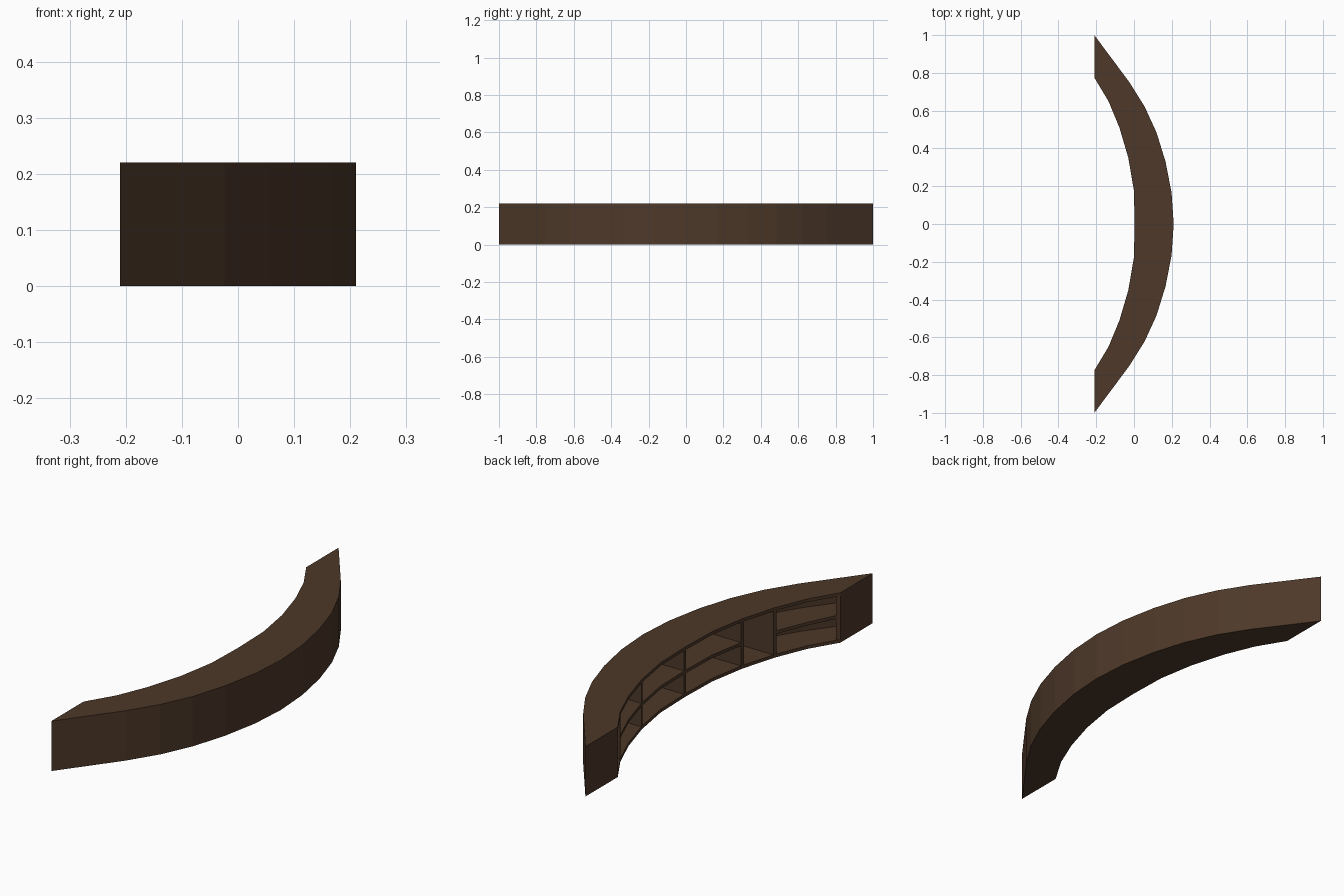
import bpy, bmesh

if "Cube" in bpy.data.objects:
    bpy.data.objects.remove(bpy.data.objects["Cube"])

H, T = 0.22, 0.014          # overall height, board thickness
XE = -0.21                  # plane of the two flat ends

# Half plan curves (x, y), mirrored in y below
inner_half = [(0.004, 0), (-0.001, 0.18), (-0.03, 0.35), (-0.077, 0.51), (-0.135, 0.65), (XE, 0.775)]
outer_half = [(0.21, 0), (0.199, 0.165), (0.167, 0.33), (0.119, 0.485), (0.056, 0.622), (-0.024, 0.75), (XE, 1.0)]


def mirrored(half):
    return [(x, -y) for x, y in half[:0:-1]] + half


INNER, OUTER = mirrored(inner_half), mirrored(outer_half)

wood = bpy.data.materials.new("dark_wood")
wood.diffuse_color = (0.075, 0.04, 0.022, 1)
wood.use_nodes = True
wood.node_tree.nodes["Principled BSDF"].inputs["Base Color"].default_value = wood.diffuse_color


def x_at(path, y):
    """x of a plan curve at a given y, clamped to the end plane."""
    for (xa, ya), (xb, yb) in zip(path, path[1:]):
        if ya <= y <= yb:
            return xa + (xb - xa) * (y - ya) / (yb - ya)
    return XE


def board(name, outline, z0, z1):
    """Extrude a plan outline between two heights."""
    bm = bmesh.new()
    face = bm.faces.new([bm.verts.new((x, y, z0)) for x, y in outline])
    ext = bmesh.ops.extrude_face_region(bm, geom=[face])
    new = [v for v in ext["geom"] if isinstance(v, bmesh.types.BMVert)]
    bmesh.ops.translate(bm, verts=new, vec=(0, 0, z1 - z0))
    if face.is_valid is False or len([f for f in bm.faces if abs(f.calc_center_median().z - z0) < 1e-6]) == 0:
        bm.faces.new([v for v in bm.verts if abs(v.co.z - z0) < 1e-6][:len(outline)])
    bmesh.ops.recalc_face_normals(bm, faces=bm.faces)
    mesh = bpy.data.meshes.new(name)
    bm.to_mesh(mesh)
    bm.free()
    mesh.materials.append(wood)
    obj = bpy.data.objects.new(name, mesh)
    bpy.context.collection.objects.link(obj)
    return obj


def infill(name, y0, y1, z0, z1):
    """Board filling the depth from the open side to the back wall."""
    front_y = [y0] + [y for _, y in INNER if y0 < y < y1] + [y1]
    back_y = [y0] + [y for _, y in OUTER if y0 < y < y1] + [y1]
    front = [(max(x_at(INNER, y), XE + T), y) for y in front_y]
    back = [(x_at(OUTER, y) - T, y) for y in reversed(back_y)]
    return board(name, front + back, z0, z1)


# Top and bottom panels
plan = INNER + OUTER[::-1]
board("bottom_panel", plan, 0, T)
board("top_panel", plan, H - T, H)

# Curved back wall, its inner face stopping at the end plane
yc = 1.0 - T * 0.25 / 0.186
wall_in = [(XE, -yc)] + [(x - T, y) for x, y in OUTER[1:-1]] + [(XE, yc)]
board("curved_wall", OUTER + wall_in[::-1], T, H - T)

# Flat end panels
yi = 1.0 - 2 * T * 0.25 / 0.186
for side, s in (("left", 1), ("right", -1)):
    board(side + "_end_panel",
          [(XE, 0.775 * s), (XE, yc * s), (XE + T, yi * s), (XE + T, 0.765 * s)], T, H - T)

# Upright dividers
for i, y in enumerate((-0.51, -0.35, 0, 0.35, 0.65)):
    infill(f"divider_{i + 1}", y - T / 2, y + T / 2, T, H - T)

# Middle shelves in the wide bays
bays = ((-yi, -0.51 - T / 2), (-0.35 + T / 2, -T / 2), (T / 2, 0.35 - T / 2), (0.35 + T / 2, 0.65 - T / 2))
for i, (y0, y1) in enumerate(bays):
    infill(f"shelf_{i + 1}", y0, y1, (H - T) / 2, (H + T) / 2)
